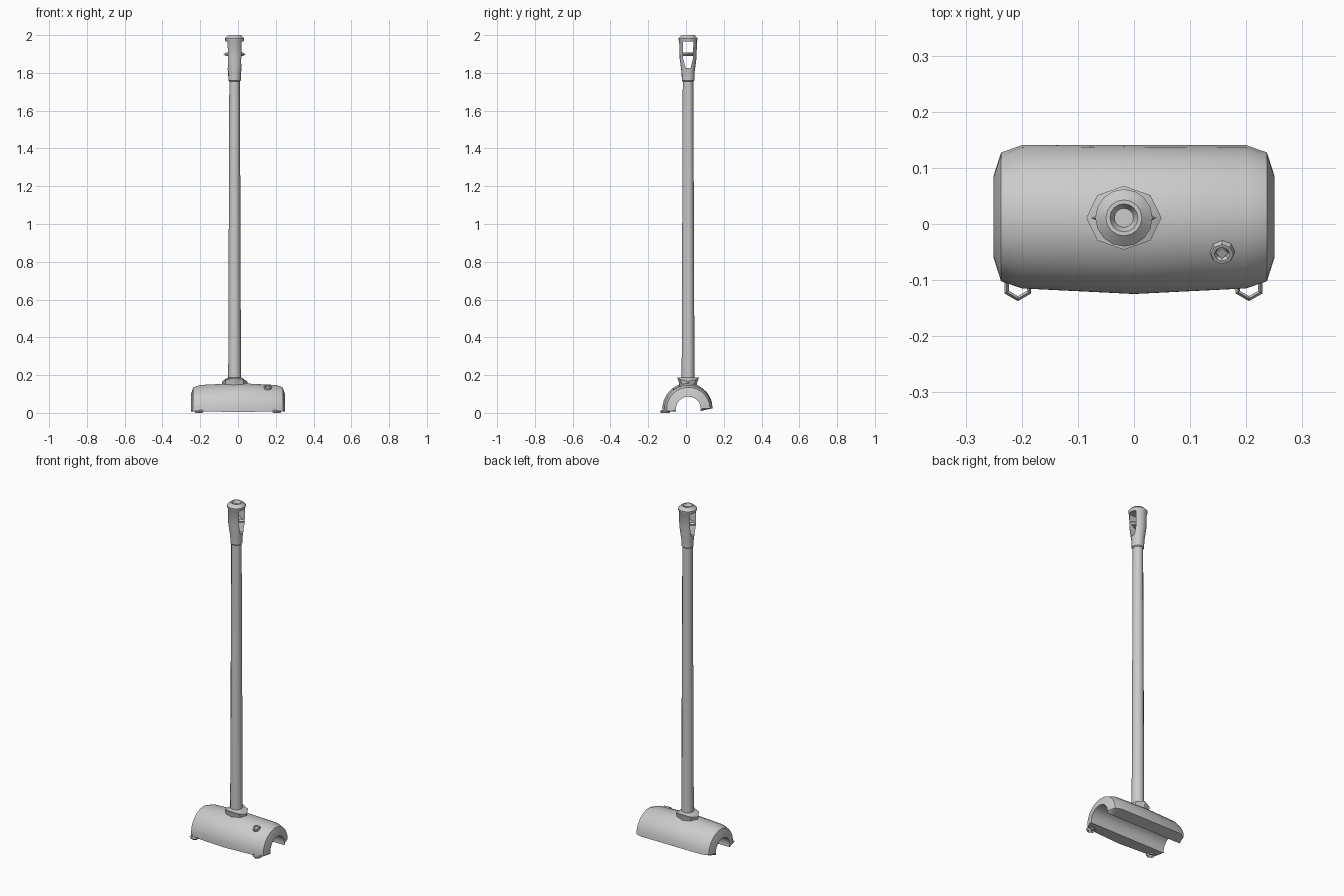
import bpy
from math import sin, cos, pi, radians
from mathutils import Matrix

if "Cube" in bpy.data.objects:
    bpy.data.objects.remove(bpy.data.objects["Cube"])

CX, CY = -0.018, 0.011          # pole axis


def mesh_object(name, verts, faces, smooth=35):
    me = bpy.data.meshes.new(name)
    me.from_pydata(verts, [], faces)
    ob = bpy.data.objects.new(name, me)
    bpy.context.collection.objects.link(ob)
    bpy.ops.object.select_all(action='DESELECT')
    bpy.context.view_layer.objects.active = ob
    ob.select_set(True)
    bpy.ops.object.mode_set(mode='EDIT')
    bpy.ops.mesh.select_all(action='SELECT')
    bpy.ops.mesh.normals_make_consistent(inside=False)
    bpy.ops.object.mode_set(mode='OBJECT')
    if smooth:
        bpy.ops.object.shade_smooth_by_angle(angle=radians(smooth))
    return ob


def bridge(rings, capped=True):
    """Skin a list of equally long closed rings."""
    n = len(rings[0])
    verts = [v for r in rings for v in r]
    faces = [(a * n + i, a * n + (i + 1) % n, (a + 1) * n + (i + 1) % n, (a + 1) * n + i)
             for a in range(len(rings) - 1) for i in range(n)]
    if capped:
        faces += [tuple(range(n)), tuple(range((len(rings) - 1) * n, len(rings) * n))]
    return verts, faces


def lathe(name, profile, sides, smooth=35, matrix=None):
    rings = [[(r * cos(2 * pi * i / sides), r * sin(2 * pi * i / sides), z)
              for i in range(sides)] for r, z in profile]
    ob = mesh_object(name, *bridge(rings), smooth)
    ob.matrix_world = matrix or Matrix.Translation((CX, CY, 0))
    return ob


# Base shell: half-pipe with rounded ends and a slight bulge at mid length
SEG, RI, BY, BZ = 14, 0.066, 0.0125, 0.02
rings = []
for x, ro, bulge in [(-.25, .074, 0), (-.237, .115, 0), (-.2, .128, 0), (0, .128, .01),
                     (.2, .128, 0), (.237, .115, 0), (.25, .074, 0)]:
    outer, inner = [], []
    for i in range(SEG + 1):
        t = i / SEG
        a = radians(2 + 184 * t)
        r = ro + bulge * min(1, 2 * t)
        outer.append((x, BY + r * cos(a), BZ + r * sin(a)))
        a = radians(-9 + 200 * t)
        inner.append((x, BY + RI * cos(a), BZ + RI * sin(a)))
    rings.append(outer + inner[::-1])
verts, faces = bridge(rings, False)
n = len(rings[0])
for base in (0, 6 * n):
    faces += [(base + i, base + i + 1, base + n - 2 - i, base + n - 1 - i) for i in range(SEG)]
mesh_object("base_shell", verts, faces, 40)

# Saddle collar: higher at front and back, lower at the sides
def collar_ring(rx, ry, z, rise):
    return [(CX + rx * cos(a), CY + ry * sin(a), z + rise * sin(a) ** 2)
            for a in (2 * pi * i / 8 for i in range(8))]

mesh_object("collar", *bridge([collar_ring(.055, .045, .12, 0), collar_ring(.067, .048, .155, .005),
                               collar_ring(.067, .057, .166, .02),
                               collar_ring(.036, .036, .188, 0)]), 25)

# Tapered pole
lathe("pole", [(.034, .16), (.028, 1.77)], 12)

# Head with flange, rim and top recess
head = lathe("head", [(.028, 1.755), (.033, 1.76), (.034, 1.80), (.045, 1.88), (.047, 1.968),
                      (.051, 1.975), (.051, 1.983), (.032, 2.0), (.025, 2.0), (.017, 1.983)], 16, 30)

# Window cut through the head from side to side
outline = [(-.013, 1.825), (.013, 1.825), (.026, 1.875), (.028, 1.965), (-.028, 1.965), (-.026, 1.875)]
cutter = mesh_object("window_cutter", *bridge(
    [[(x, CY + y, z) for y, z in outline] for x in (CX - .1, CX + .1)]), 0)
cutter.hide_render = True
mod = head.modifiers.new("window", 'BOOLEAN')
mod.object, mod.operation, mod.solver = cutter, 'DIFFERENCE', 'EXACT'
bpy.context.view_layer.objects.active = head
bpy.ops.object.modifier_apply(modifier=mod.name)
bpy.data.objects.remove(cutter)

# Pointed crossbar inside the window
lathe("window_crossbar", [(.045, 1.889), (.058, 1.899), (.045, 1.908)], 4, 0,
      Matrix.Translation((CX, CY, 0)) @ Matrix.Diagonal((1, .55, 1, 1)))

# Knob set on the front slope, with a square socket
tilt = Matrix.Translation((.157, BY, BZ)) @ Matrix.Rotation(radians(29), 4, 'X')
lathe("knob", [(.021, .11), (.023, .128), (.020, .137), (.014, .137), (.010, .129)], 8, 30, tilt)
lathe("knob_pin", [(.011, .12), (.011, .134)], 4, 0, tilt)

# Small hexagonal foot loops at the front corners
for side, x in (("left", -.207), ("right", .205)):
    bpy.ops.mesh.primitive_torus_add(major_segments=6, minor_segments=4, major_radius=.023,
                                     minor_radius=.0045, location=(x, -.11, .0075),
                                     rotation=(0, 0, pi / 2))
    bpy.context.object.name = side + "_foot_loop"
    bpy.context.object.scale.z = 1.65
